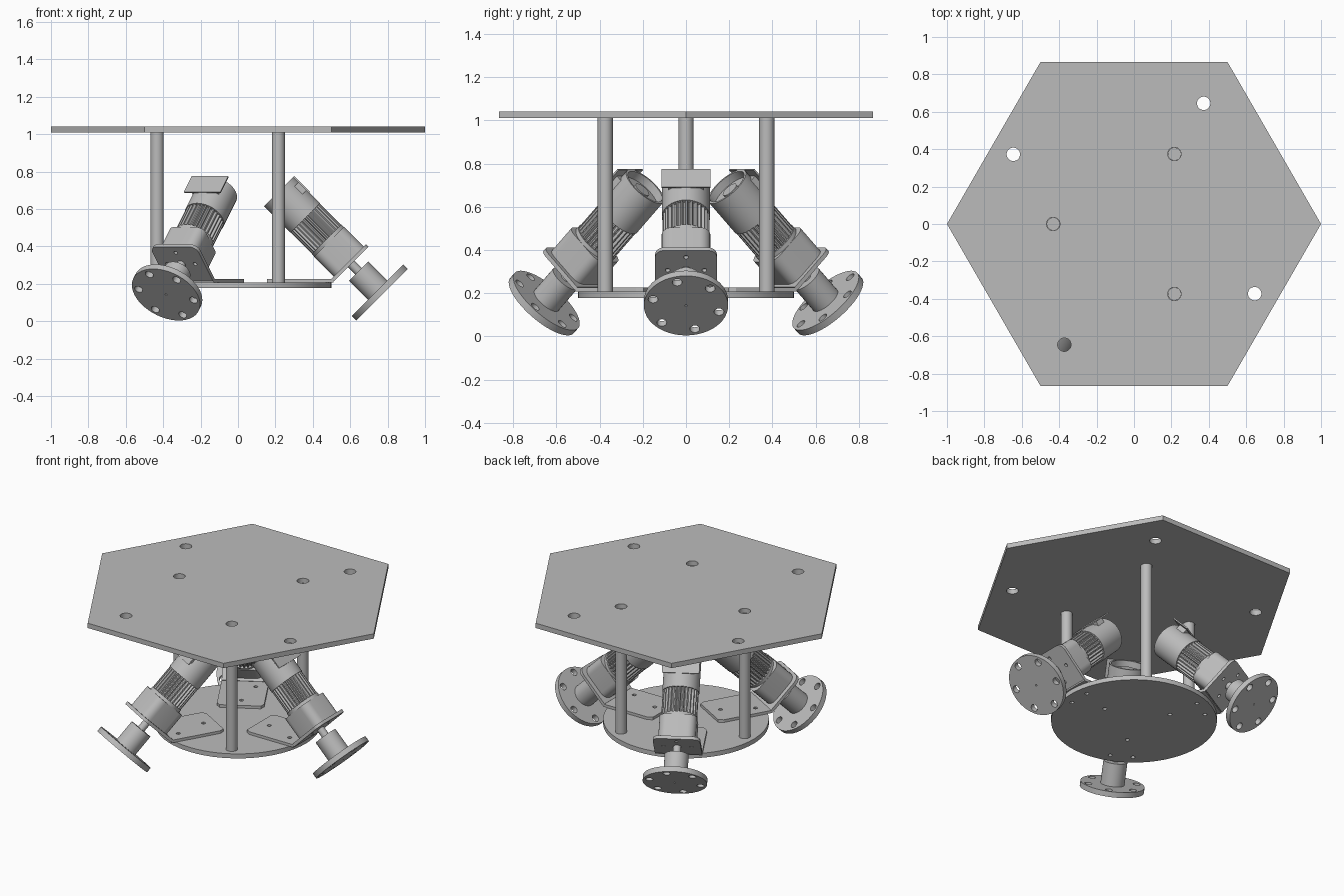
import bpy, bmesh
from math import sin, cos, pi, radians
from mathutils import Matrix, Vector

cube = bpy.data.objects.get("Cube")
if cube:
    bpy.data.objects.remove(cube, do_unlink=True)

metal = bpy.data.materials.new("grey metal")
metal.use_nodes = True
grey = (0.5, 0.5, 0.5, 1)
metal.diffuse_color = grey
metal.node_tree.nodes["Principled BSDF"].inputs["Base Color"].default_value = grey


def circle(r, x=0, y=0, n=32, start=0):
    return [(x + r * cos(start + 2 * pi * i / n), y + r * sin(start + 2 * pi * i / n))
            for i in range(n)]


def ring(count, radius, hole, start=0):
    """Several round holes on a pitch circle."""
    return [circle(hole, radius * cos(start + 2 * pi * i / count),
                   radius * sin(start + 2 * pi * i / count), 16) for i in range(count)]


def rect(x0, x1, y0, y1, radii=(0, 0, 0, 0), steps=6):
    """Rectangle with one corner radius each, anticlockwise from lower left."""
    pts = []
    corners = [(x0, y0, 1, 1), (x1, y0, -1, 1), (x1, y1, -1, -1), (x0, y1, 1, -1)]
    for k, ((x, y, sx, sy), r) in enumerate(zip(corners, radii)):
        if r == 0:
            pts.append((x, y))
            continue
        for i in range(steps + 1):
            a = pi + k * pi / 2 + i * pi / 2 / steps
            pts.append((x + sx * r + r * cos(a), y + sy * r + r * sin(a)))
    return pts


def plate(name, z0, z1, outline, holes=(), matrix=Matrix()):
    """Extrude an outline with holes between two heights."""
    curve = bpy.data.curves.new(name, 'CURVE')
    curve.dimensions = '2D'
    curve.fill_mode = 'BOTH'
    curve.extrude = (z1 - z0) / 2
    for loop in [outline, *holes]:
        spline = curve.splines.new('POLY')
        spline.points.add(len(loop) - 1)
        for p, (x, y) in zip(spline.points, loop):
            p.co = (x, y, 0, 1)
        spline.use_cyclic_u = True
    temp = bpy.data.objects.new(name + "_outline", curve)
    mesh = bpy.data.meshes.new_from_object(temp)
    bpy.data.objects.remove(temp)
    bpy.data.curves.remove(curve)

    bm = bmesh.new()
    bm.from_mesh(mesh)
    bmesh.ops.remove_doubles(bm, verts=bm.verts, dist=1e-5)
    bmesh.ops.recalc_face_normals(bm, faces=bm.faces)
    bmesh.ops.transform(bm, verts=bm.verts,
                        matrix=matrix @ Matrix.Translation((0, 0, (z0 + z1) / 2)))
    bm.to_mesh(mesh)
    bm.free()
    mesh.materials.clear()
    mesh.materials.append(metal)
    obj = bpy.data.objects.new(name, mesh)
    bpy.context.collection.objects.link(obj)
    bpy.ops.object.select_all(action='DESELECT')
    obj.select_set(True)
    bpy.context.view_layer.objects.active = obj
    bpy.ops.object.shade_smooth_by_angle(angle=radians(30))
    return obj


def polar(r, degrees):
    return r * cos(radians(degrees)), r * sin(radians(degrees))


# Hexagonal deck with mounting holes and post holes
deck_holes = [circle(0.036, *polar(0.745, a)) for a in (60, 150, 240, 330)]
deck_holes += [circle(0.036, *polar(0.432, a)) for a in (60, 180, 300)]
plate("top_deck", 1.01, 1.042, circle(1, n=6), deck_holes)

# Round base with bolt holes under each motor
base_holes = []
for a in (0, 120, 240):
    rot = Matrix.Rotation(radians(a), 2)
    for p in ((0.23, 0), (0.43, 0.07), (0.43, -0.07)):
        base_holes.append(circle(0.013, *(rot @ Vector(p)), 12))
plate("base_disc", 0.178, 0.208, circle(0.5, n=64), base_holes)

# Support posts
for i, a in enumerate((60, 180, 300)):
    plate(f"post_{i + 1}", 0.208, 1.012, circle(0.035, *polar(0.432, a)))

# Ribbed outline of the motor body
RIBS = 28
ribbed = []
for i in range(RIBS):
    for k, r in enumerate((0.109, 0.109, 0.096, 0.096)):
        a = 2 * pi * (i + k / 4) / RIBS
        ribbed.append((r * cos(a), r * sin(a)))

# Motor frame: local z runs up the shaft from the wheel's outer face
h = 0.5 ** 0.5
frame = Matrix(((0, h, -h, 0.77), (-1, 0, 0, 0), (0, h, h, 0.142), (0, 0, 0, 1)))

for i, a in enumerate((0, 120, 240)):
    turn = Matrix.Rotation(radians(a), 4, 'Z')
    m = turn @ frame

    def part(name, *args):
        return plate(f"{name}_{i + 1}", *args, m)

    # Wheel flange, hub and shaft
    part("wheel_disc", 0, 0.034, circle(0.195, n=48),
         ring(6, 0.158, 0.023, radians(15)) + [circle(0.006, n=8)])
    part("wheel_hub", 0.03, 0.177, circle(0.073), ())
    part("shaft", 0.17, 0.26, circle(0.024, n=20), ())

    # Bent bracket
    part("bracket_face", 0.232, 0.252,
         rect(-0.143, 0.143, -0.13, 0.13, (0, 0, 0.045, 0.045)),
         ring(4, 0.085, 0.011, pi / 2))
    foot = [(0.155, -0.125), (0.185, -0.143), (0.51, -0.143),
            (0.51, 0.143), (0.185, 0.143), (0.155, 0.125)]
    foot_holes = [circle(0.013, x, y, 12) for x, y in ((0.23, 0), (0.43, 0.07), (0.43, -0.07))]
    plate(f"bracket_foot_{i + 1}", 0.208, 0.226, foot, foot_holes, turn)

    # Gearbox, ribbed body and open end cap
    part("gearbox", 0.25, 0.4, rect(-0.113, 0.113, -0.113, 0.113, (0.05,) * 4), ())
    part("gearbox_collar", 0.4, 0.42, circle(0.112, n=40), ())
    part("ribbed_body", 0.415, 0.585, ribbed, ())
    part("rear_body", 0.58, 0.74, circle(0.112, n=40), ())
    part("rear_rim", 0.74, 0.78, circle(0.112, n=40), [circle(0.1, n=40)])
    part("rear_boss", 0.735, 0.76, circle(0.04, n=24), ())

    # Terminal plate on the upper side
    part("terminal_neck", 0.68, 0.74, rect(-0.08, 0.08, 0.06, 0.112), ())
    part("terminal_plate", 0.662, 0.78, rect(-0.113, 0.113, 0.108, 0.116), ())
